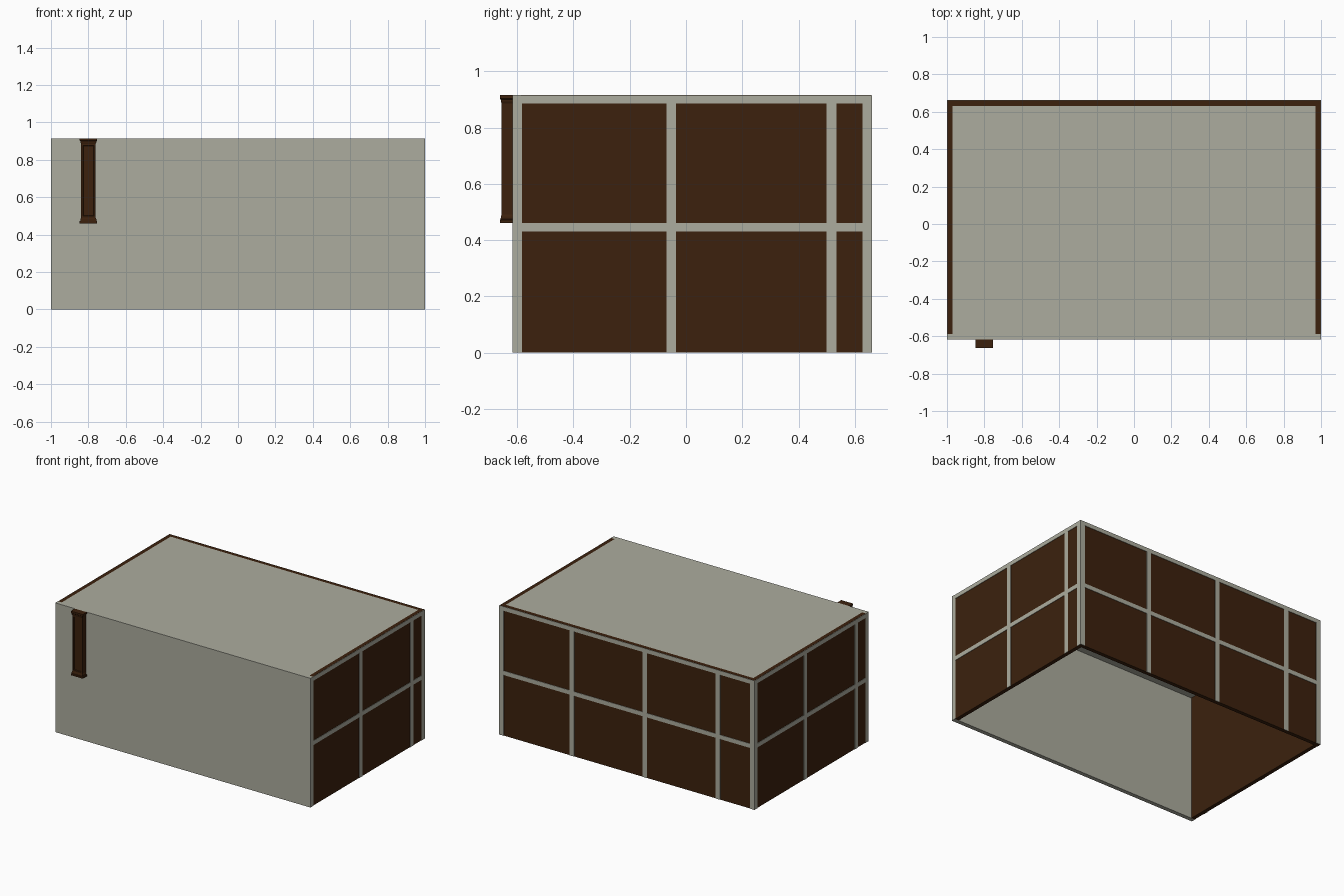
import bpy, bmesh

if "Cube" in bpy.data.objects:
    bpy.data.objects.remove(bpy.data.objects["Cube"])

def material(name, rgb):
    m = bpy.data.materials.new(name)
    m.diffuse_color = (*rgb, 1)
    m.use_nodes = True
    m.node_tree.nodes["Principled BSDF"].inputs["Base Color"].default_value = m.diffuse_color
    return m

BEIGE = material("plaster beige", (0.413, 0.413, 0.342))
BROWN = material("dark wood brown", (0.045, 0.0152, 0.004))

def finish(bm, name, mat):
    bmesh.ops.recalc_face_normals(bm, faces=bm.faces[:])
    me = bpy.data.meshes.new(name)
    bm.to_mesh(me)
    bm.free()
    me.materials.append(mat)
    ob = bpy.data.objects.new(name, me)
    bpy.context.collection.objects.link(ob)
    return ob

def add_box(bm, x, y, z):
    vs = bmesh.ops.create_cube(bm, size=1)["verts"]
    for v in vs:
        for i, (a, b) in enumerate((x, y, z)):
            v.co[i] = (a + b) / 2 + v.co[i] * (b - a)

def box(name, mat, x, y, z):
    bm = bmesh.new()
    add_box(bm, x, y, z)
    return finish(bm, name, mat)

H, T = 0.915, 0.03             # height and wall thickness
Y0, Y1 = -0.617, 0.662         # building front and back
P = 0.003                      # how far the beams stand proud
BW = 0.0175                    # half width of a beam

# Walls and roof: an open-bottomed shell
box("front_wall", BEIGE, (-1, 1), (Y0, Y0 + T), (0, H))
box("right_wall", BROWN, (1 - T, 1 - P), (Y0 + T, Y1 - P), (0, H))
box("left_wall", BROWN, (-1 + P, -1 + T), (Y0 + T, Y1 - P), (0, H))
box("back_wall", BROWN, (-1 + T, 1 - T), (Y1 - T, Y1 - P), (0, H))
box("roof", BEIGE, (-1 + T, 1 - T), (Y0 + T, Y1 - T), (H - 0.03, H))

# Timber grids on the outside; posts repeat every 0.57 and end at the corner
RAILS = ((0.43, 0.46), (0.885, H - 0.001))

def side_beams(name, x, posts):
    bm = bmesh.new()
    for y in posts:
        add_box(bm, x, (max(y - BW, Y0 + T), y + BW), (0, H - 0.001))
    for z in RAILS:
        add_box(bm, x, (Y0 + T, Y1), z)
    finish(bm, name, BEIGE)

side_beams("right_beams", (1 - P, 1), (-0.60, -0.0525, 0.5175, Y1 - BW))
side_beams("left_beams", (-1, -1 + P), (-0.60, -0.48, 0.09, Y1 - BW))

bm = bmesh.new()
for x in (1 - BW, 0.43, -0.14, -0.713, -1 + BW):
    add_box(bm, (x - BW, x + BW), (Y1 - P, Y1), (0, H - 0.001))
for z in RAILS:
    add_box(bm, (-1, 1), (Y1 - P, Y1), z)
finish(bm, "back_beams", BEIGE)

# Pilaster: stacked rectangular rings (height, half width, front y)
rings = [(0.461, 0.047, -0.662), (0.472, 0.047, -0.662), (0.474, 0.043, -0.659),
         (0.484, 0.042, -0.658), (0.490, 0.039, -0.656),
         (0.886, 0.039, -0.656), (0.892, 0.042, -0.658), (0.900, 0.043, -0.659),
         (0.903, 0.047, -0.662), (0.915, 0.047, -0.662)]
CX = -0.80
bm = bmesh.new()
loops = [[bm.verts.new((CX + sx * w, y, z))
          for sx, y in ((-1, f), (1, f), (1, Y0), (-1, Y0))] for z, w, f in rings]
for a, b in zip(loops, loops[1:]):
    for i in range(4):
        j = (i + 1) % 4
        bm.faces.new((a[i], a[j], b[j], b[i]))
bm.faces.new(loops[0])
bm.faces.new(loops[-1])
bmesh.ops.recalc_face_normals(bm, faces=bm.faces[:])
# Recessed panel in the front of the shaft
shaft = max((f for f in bm.faces if f.normal.y < -0.9), key=lambda f: f.calc_area())
bmesh.ops.inset_region(bm, faces=[shaft], thickness=0.014)
bmesh.ops.inset_region(bm, faces=[shaft], thickness=0.003, depth=-0.006)
finish(bm, "pilaster", BROWN)
